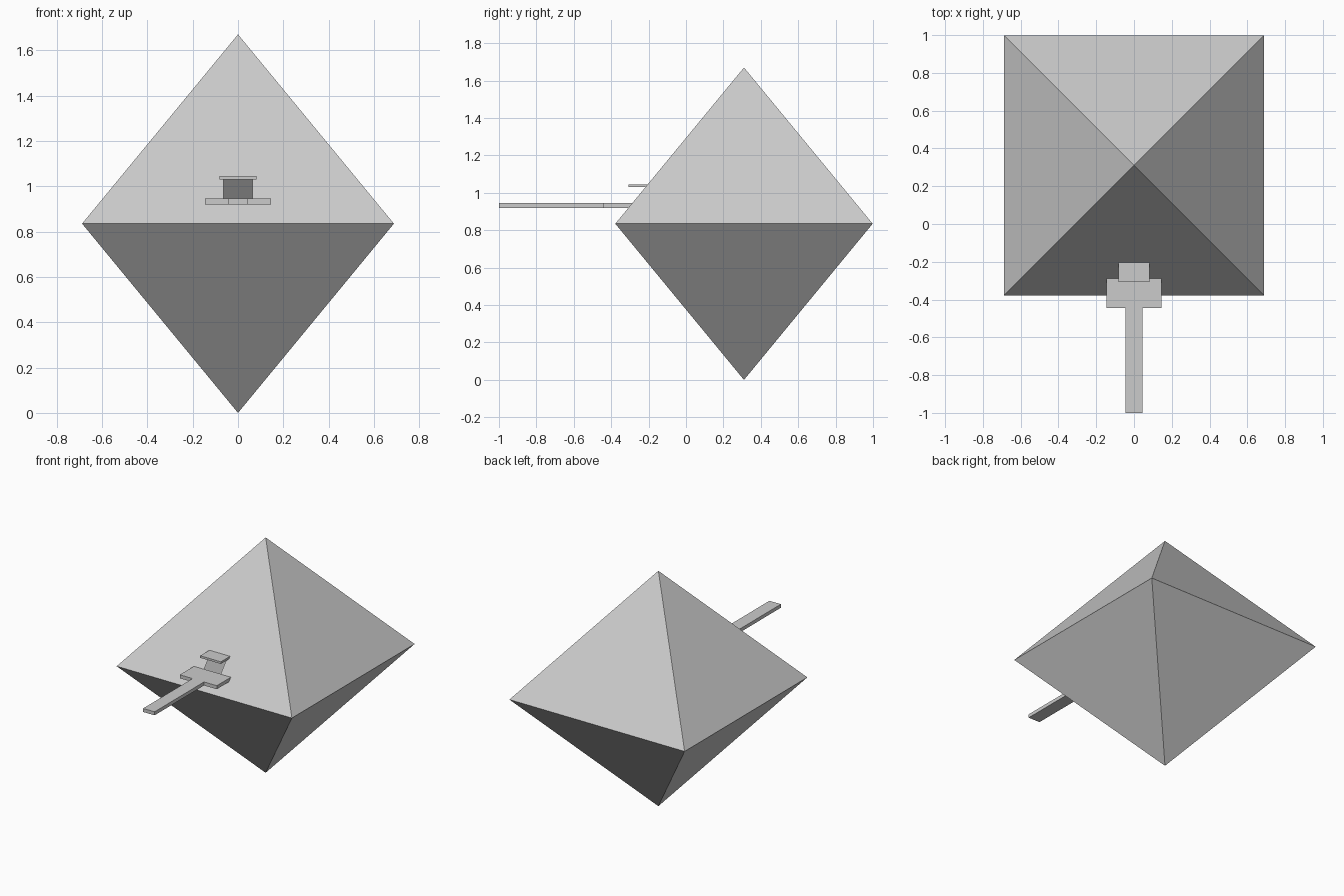
import bpy, bmesh

if "Cube" in bpy.data.objects:
    bpy.data.objects.remove(bpy.data.objects["Cube"])

CY, R, H = 0.31, 0.688, 0.835   # centre y, half width, half height


def finish(name, bm):
    mesh = bpy.data.meshes.new(name)
    bm.to_mesh(mesh)
    bm.free()
    ob = bpy.data.objects.new(name, mesh)
    bpy.context.collection.objects.link(ob)
    return ob


def box(name, x, y0, y1, z0, z1):
    bm = bmesh.new()
    bmesh.ops.create_cube(bm, size=1)
    for v in bm.verts:
        v.co = (2 * x * v.co.x,
                y0 + (v.co.y + 0.5) * (y1 - y0),
                z0 + (v.co.z + 0.5) * (z1 - z0))
    return finish(name, bm)


# Hollow double pyramid shell
bm = bmesh.new()
ring = [bm.verts.new((sx * R, CY + sy * R, H))
        for sx, sy in ((-1, -1), (1, -1), (1, 1), (-1, 1))]
top = bm.verts.new((0, CY, 2 * H))
bottom = bm.verts.new((0, CY, 0))
for i in range(4):
    a, b = ring[i], ring[(i + 1) % 4]
    bm.faces.new((a, b, top))
    bm.faces.new((b, a, bottom))
bm.normal_update()


# Doorway cut into the upper front face
def front_faces():
    return [f for f in bm.faces if f.normal.y < -0.5 and f.normal.z > 0.3]


cuts = (((-0.065, 0, 0), (1, 0, 0)), ((0.065, 0, 0), (1, 0, 0)),
        ((0, 0, 0.943), (0, 0, 1)), ((0, 0, 1.032), (0, 0, 1)))
for co, no in cuts:
    faces = front_faces()
    edges = {e for f in faces for e in f.edges}
    verts = {v for f in faces for v in f.verts}
    bmesh.ops.bisect_plane(bm, geom=faces + list(edges) + list(verts),
                           plane_co=co, plane_no=no)
    bm.normal_update()
door = [f for f in front_faces()
        if abs(f.calc_center_median().x) < 0.06
        and 0.945 < f.calc_center_median().z < 1.03]
bmesh.ops.delete(bm, geom=door, context='FACES')
finish("double_pyramid_shell", bm)

# Entrance walkway, landing and canopy
box("walkway", 0.045, -1.0, -0.445, 0.92, 0.945)
box("landing", 0.145, -0.445, -0.285, 0.92, 0.945)
box("door_canopy", 0.081, -0.308, -0.203, 1.03, 1.045)
